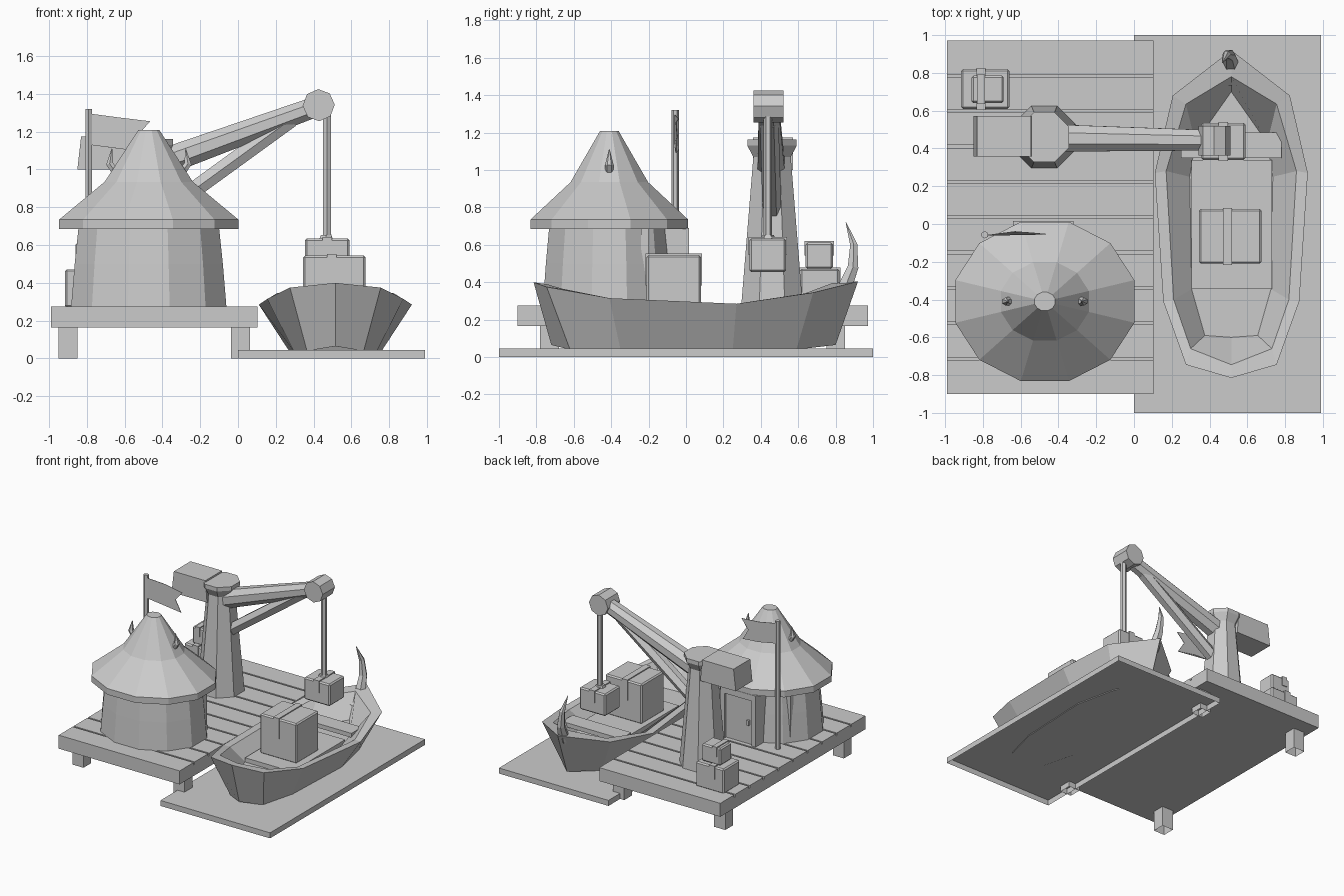
import bpy, bmesh, math
from mathutils import Vector, Matrix

old = bpy.data.objects.get("Cube")
if old:
    bpy.data.objects.remove(old, do_unlink=True)

stone = bpy.data.materials.new("plain_grey")
stone.use_nodes = True
GREY = (0.6, 0.6, 0.6, 1)
stone.diffuse_color = GREY
stone.node_tree.nodes["Principled BSDF"].inputs["Base Color"].default_value = GREY


def finish(name, bm, open_bottom=False):
    bmesh.ops.recalc_face_normals(bm, faces=bm.faces)
    if open_bottom:
        low = [f for f in bm.faces if f.normal.z < -0.9]
        bmesh.ops.delete(bm, geom=low, context='FACES')
    me = bpy.data.meshes.new(name)
    bm.to_mesh(me)
    bm.free()
    me.materials.append(stone)
    ob = bpy.data.objects.new(name, me)
    bpy.context.collection.objects.link(ob)
    return ob


def box(name, x, y, z, open_bottom=False, bevel=0):
    """Box from (min, max) ranges, optionally bottomless or chamfered."""
    bm = bmesh.new()
    c = Vector([(a + b) / 2 for a, b in (x, y, z)])
    s = [b - a for a, b in (x, y, z)]
    bmesh.ops.create_cube(bm, size=1, matrix=Matrix.Translation(c) @ Matrix.Diagonal((*s, 1)))
    if bevel:
        bmesh.ops.bevel(bm, geom=bm.edges[:], offset=bevel, segments=1, affect='EDGES')
    return finish(name, bm, open_bottom)


def loft(name, rings):
    """Skin between closed rings of points, capped at both ends."""
    bm = bmesh.new()
    vs = [[bm.verts.new(p) for p in r] for r in rings]
    n = len(vs[0])
    for a, b in zip(vs, vs[1:]):
        for i in range(n):
            j = (i + 1) % n
            bm.faces.new((a[i], a[j], b[j], b[i]))
    bm.faces.new(vs[0])
    bm.faces.new(vs[-1])
    return finish(name, bm)


def turned(name, cx, cy, profile, sides, squash=1.0):
    """Upright many-sided form; profile radii are measured to the flat sides."""
    k = 1 / math.cos(math.pi / sides)
    ang = [2 * math.pi * (i + 0.5) / sides for i in range(sides)]
    return loft(name, [[(cx + r * k * math.cos(a), cy + r * k * squash * math.sin(a), z)
                        for a in ang] for r, z in profile])


def beam(name, path, radii, sides=8, across=(0, 1, 0)):
    """Tapered bar along a path; 'across' is the direction it never bends to."""
    pts = [Vector(p) for p in path]
    rings = []
    for i, p in enumerate(pts):
        d = (pts[min(i + 1, len(pts) - 1)] - pts[max(i - 1, 0)]).normalized()
        side = d.cross(Vector(across)).normalized()
        up = side.cross(d)
        ang = [2 * math.pi * (k + 0.5) / sides for k in range(sides)]
        rings.append([p + radii[i] * (side * math.cos(a) + up * math.sin(a)) for a in ang])
    return loft(name, rings)


def sheet(name, points, thickness):
    """Flat outline in xz, thickened along y."""
    back = [(x, y + thickness, z) for x, y, z in points]
    return loft(name, [points, back])


# Bottomless water slab, dock deck with plank grooves, and legs
box("water_slab", (0, 0.99), (-1, 1), (0, 0.045), True)
box("dock_base", (-0.99, 0.103), (-0.9, 0.972), (0.165, 0.255))
PITCH = 1.872 / 10
for i in range(10):
    y = -0.9 + i * PITCH
    box("deck_plank", (-0.99, 0.103), (y + 0.007 * (i > 0), y + PITCH - 0.007 * (i < 9)),
        (0.25, 0.275))
for x in (-0.9, 0.013):
    for y in (-0.73, 0.8):
        box("dock_leg", (x - 0.05, x + 0.05), (y - 0.05, y + 0.05), (0, 0.17), True)

# Round hut with stepped roof
HX, HY = -0.472, -0.41
turned("hut_wall", HX, HY, [(0.411, 0.27), (0.392, 0.5), (0.371, 0.7)], 12, 0.865)
turned("hut_roof", HX, HY, [(0.474, 0.685), (0.474, 0.735), (0.233, 0.935), (0.055, 1.21)], 12, 0.89)
for s in (-1, 1):
    x = HX + s * 0.195
    beam("roof_horn", [(x - s * 0.03, HY, 0.97), (x + s * 0.012, HY, 1.03), (x, HY, 1.11)],
         [0.024, 0.022, 0.002], 6)
    box("wall_post", (HX + s * 0.31 - 0.02, HX + s * 0.31 + 0.02), (-0.24, -0.2), (0.27, 0.7))
    box("door_jamb", (-0.48 + s * 0.14 - 0.02, -0.48 + s * 0.14 + 0.02), (-0.12, 0.015), (0.27, 0.69))
box("door_lintel", (-0.64, -0.32), (-0.12, 0.015), (0.64, 0.69))
box("door", (-0.6, -0.36), (-0.12, -0.005), (0.27, 0.64))
box("door_handle", (-0.575, -0.555), (-0.01, 0.012), (0.43, 0.47))

# Flag
turned("flag_pole", -0.79, -0.057, [(0.017, 0.27), (0.017, 1.32)], 6)
sheet("flag", [(-0.78, -0.062, 1.295), (-0.63, -0.042, 1.275), (-0.465, -0.056, 1.255),
               (-0.53, -0.05, 1.18), (-0.475, -0.056, 1.09), (-0.63, -0.042, 1.11),
               (-0.78, -0.062, 1.13)], 0.004)

# Crane: mast, counterweight, boom, strut, pulley, rope
CY = 0.46
turned("crane_mast", -0.475, CY, [(0.165, 0.27), (0.1, 1.07), (0.132, 1.13), (0.132, 1.162)], 8)
loft("counterweight", [[(x0, 0.357, z), (x1, 0.357, z), (x1, 0.572, z), (x0, 0.572, z)]
                       for x0, x1, z in ((-0.85, -0.53, 1.0), (-0.83, -0.545, 1.175))])
beam("crane_boom", [(-0.42, CY - 0.005, 1.03), (0.42, 0.443, 1.335)], [0.078, 0.058])
beam("boom_strut", [(-0.43, CY, 0.75), (0.28, 0.445, 1.265)], [0.05, 0.05], 6)
ring = [(0.427 + 0.085 * math.cos(math.radians(a)), 1.34 + 0.085 * math.sin(math.radians(a)))
        for a in range(2, 362, 45)]
sheet("pulley", [(x, 0.362, z) for x, z in ring], 0.158)
turned("rope", 0.471, 0.438, [(0.02, 0.63), (0.02, 1.3)], 6)
turned("rope_knot", 0.466, 0.438, [(0.036, 0.63), (0.028, 0.652)], 6)


# Chamfered crates with a strap over the top
def crate(name, x, y, z, strap_x, strap_w=0.05):
    box(name, x, y, z, bevel=0.01)
    box(name + "_strap", (strap_x - strap_w / 2, strap_x + strap_w / 2),
        (y[0] - 0.006, y[1] + 0.006), ((z[0] + z[1]) / 2, z[1] + 0.008))


crate("hoisted_crate", (0.355, 0.59), (0.34, 0.535), (0.455, 0.635), 0.472)
crate("cargo_crate", (0.345, 0.675), (-0.21, 0.08), (0.22, 0.545), 0.495)
crate("dock_crate_lower", (-0.915, -0.66), (0.61, 0.82), (0.27, 0.472), -0.81)
crate("dock_crate_upper", (-0.86, -0.69), (0.64, 0.785), (0.472, 0.612), -0.81, 0.04)


# Boat hull: half outlines mirrored about the keel
def mirrored(half):
    right = [(0.515 + x, y, z) for x, y, z in half]
    left = [(0.515 - x, y, z) for x, y, z in half[-2:0:-1]]
    return right + left


keel = mirrored([(0, 0.8, 0.065), (0.17, 0.59, 0.04), (0.245, 0.25, 0.04),
                 (0.22, -0.35, 0.04), (0.15, -0.62, 0.04), (0, -0.72, 0.065)])
rim = mirrored([(0, 0.92, 0.405), (0.31, 0.68, 0.345), (0.405, 0.27, 0.285),
                (0.36, -0.41, 0.315), (0.24, -0.745, 0.375), (0, -0.815, 0.4)])
lip = mirrored([(0, 0.78, 0.395), (0.24, 0.635, 0.34), (0.345, 0.28, 0.282),
                (0.305, -0.4, 0.31), (0.215, -0.66, 0.365), (0, -0.745, 0.39)])
floor = mirrored([(0, 0.7, 0.19), (0.19, 0.43, 0.19), (0.22, 0.25, 0.19),
                  (0.21, -0.345, 0.19), (0.14, -0.59, 0.19), (0, -0.6, 0.19)])
loft("boat_hull", [keel, rim, lip, floor])
box("cargo_platform", (0.305, 0.73), (-0.345, 0.34), (0.17, 0.225))
box("boat_bench", (0.25, 0.78), (0.35, 0.485), (0.25, 0.285))
beam("bow_horn", [(0.515, 0.765, 0.27), (0.512, 0.845, 0.36), (0.505, 0.893, 0.48),
                  (0.49, 0.897, 0.6), (0.468, 0.855, 0.72)],
     [0.05, 0.045, 0.033, 0.022, 0.002], 6, across=(1, 0, 0))
